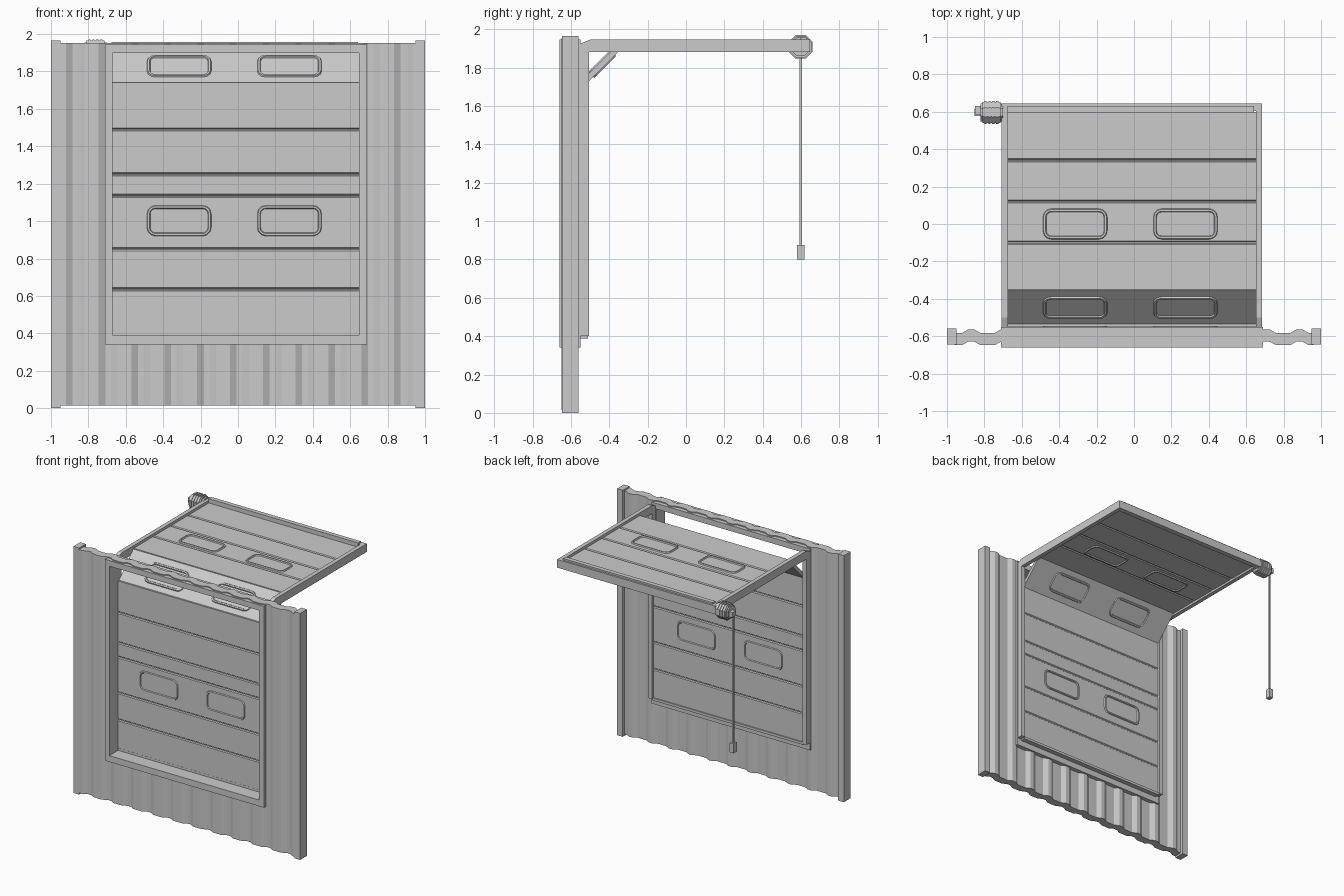
import bpy, math
from mathutils import Vector

if "Cube" in bpy.data.objects:
    bpy.data.objects.remove(bpy.data.objects["Cube"])


def mesh(name, verts, faces):
    me = bpy.data.meshes.new(name)
    me.from_pydata([tuple(v) for v in verts], [], faces)
    me.validate()
    ob = bpy.data.objects.new(name, me)
    bpy.context.collection.objects.link(ob)
    import bmesh
    bm = bmesh.new()
    bm.from_mesh(me)
    bmesh.ops.recalc_face_normals(bm, faces=bm.faces)
    bm.to_mesh(me)
    bm.free()
    return ob


def prism(name, pts, lo, hi, axis):
    """Extrude a 2D outline along x (points y,z) or z (points x,y)."""
    put = (lambda p, t: (t, p[0], p[1])) if axis == 'x' else (lambda p, t: (p[0], p[1], t))
    n = len(pts)
    verts = [put(p, lo) for p in pts] + [put(p, hi) for p in pts]
    faces = [tuple(range(n)), tuple(range(n, 2 * n))]
    faces += [(i, (i + 1) % n, (i + 1) % n + n, i + n) for i in range(n)]
    return mesh(name, verts, faces)


def box(name, x, y, z):
    return prism(name, [(x[0], y[0]), (x[1], y[0]), (x[1], y[1]), (x[0], y[1])], *z, 'z')


# Corrugated wall around the opening
PERIOD, START = 0.1755, -0.885
WAVE = [(0.0, -0.628), (0.03, -0.628), (0.065, -0.648), (0.14, -0.648), (PERIOD, -0.628)]


def wave(x):
    t = (x - START) % PERIOD
    for (a, ya), (b, yb) in zip(WAVE, WAVE[1:]):
        if a <= t <= b:
            return ya + (yb - ya) * (t - a) / (b - a)
    return WAVE[0][1]


def wall(name, x0, x1, z0, z1):
    breaks = [START + k * PERIOD + t for k in range(-2, 13) for t, _ in WAVE[:-1]]
    xs = [x0] + [b for b in breaks if x0 + 1e-3 < b < x1 - 1e-3] + [x1]
    front = [(x, wave(x)) for x in xs]
    back = [(x, y + 0.065) for x, y in reversed(front)]
    prism(name, front + back, z0, z1, 'z')


wall("wall_left", -0.96, -0.70, 0.015, 1.953)
wall("wall_right", 0.68, 0.96, 0.015, 1.953)
wall("wall_below_opening", -0.70, 0.68, 0.015, 0.36)
wall("wall_above_opening", -0.70, 0.68, 1.93, 1.953)
for side, x in (("left", (-1, -0.95)), ("right", (0.95, 1))):
    box("wall_post_" + side, x, (-0.645, -0.56), (0, 1.965))

# Opening frame
FY = (-0.66, -0.55)
box("frame_left", (-0.71, -0.672), FY, (0.34, 1.945))
box("frame_right", (0.648, 0.69), FY, (0.34, 1.945))
box("frame_sill", (-0.672, 0.648), FY, (0.34, 0.39))
box("frame_header", (-0.672, 0.648), FY, (1.90, 1.945))

# Guide rails turning from vertical to horizontal
RAIL = [(-0.55, 0.40), (-0.505, 0.40), (-0.505, 1.88), (0.645, 1.88),
        (0.645, 1.945), (-0.50, 1.945), (-0.55, 1.925)]
prism("guide_rail_left", RAIL, -0.708, -0.675, 'x')
prism("guide_rail_right", RAIL, 0.652, 0.685, 'x')
box("rear_crossbar", (-0.675, 0.652), (0.605, 0.645), (1.88, 1.945))
box("rear_cap_bar", (-0.675, 0.642), (0.595, 0.63), (1.90, 1.958))


# Sectional door leaf: strips with V-grooved seams
def strip(name, p, q, seams, half=0.014):
    p, q = Vector(p), Vector(q)
    d = (q - p).normalized()
    n = Vector((-d.y, d.x))
    length = (q - p).length
    line = [(0, half)]
    for s in seams:
        line += [(s - 0.009, half), (s - 0.003, half - 0.007),
                 (s + 0.003, half - 0.007), (s + 0.009, half)]
    line.append((length, half))
    pts = [p + d * s + n * h for s, h in line] + [p + d * s - n * h for s, h in reversed(line)]
    prism(name, pts, -0.675, 0.652, 'x')
    return d, n


def window(name, x, centre, d, n):
    """Rounded raised rim showing on both sides of the door leaf."""
    def loop(w, h, r):
        out = []
        for sx, sy, a0 in ((1, 1, 0), (-1, 1, 90), (-1, -1, 180), (1, -1, 270)):
            for k in range(4):
                a = math.radians(a0 + k * 30)
                out.append((sx * (w - r) + r * math.cos(a), sy * (h - r) + r * math.sin(a)))
        return out
    verts, faces = [], []
    rings = [(0, -0.014), (0.004, -0.022), (0.014, -0.022), (0.018, -0.014),
             (0.018, 0.014), (0.014, 0.022), (0.004, 0.022), (0, 0.014)]
    for inset, h in rings:
        for u, v in loop(0.172 - inset, 0.082 - inset, 0.045 - inset):
            o = Vector(centre) + d * v + n * h
            verts.append((x + u, o.x, o.y))
    m, r = 16, len(rings)
    for i in range(r):
        for j in range(m):
            k, l = (i + 1) % r, (j + 1) % m
            faces.append((i * m + j, i * m + l, k * m + l, k * m + j))
    mesh(name, verts, faces)


leaf = [("door_vertical", (-0.535, 0.395), (-0.535, 1.74),
         [0.24, 0.455, 0.74, 0.855, 1.095], (-0.535, 1.002)),
        ("door_sloped", (-0.53, 1.725), (-0.345, 1.91), [], (-0.437, 1.818)),
        ("door_overhead", (-0.35, 1.91), (0.60, 1.91), [0.25, 0.47, 0.69], (0.0, 1.91))]
for name, p, q, seams, centre in leaf:
    d, n = strip(name, p, q, seams)
    for side, x in (("left", -0.315), ("right", 0.275)):
        window(name + "_window_" + side, x, centre, d, n)
box("door_bottom_lip", (-0.675, 0.652), (-0.55, -0.512), (0.388, 0.408))


# Drive motor: octagonal housing with cooling rings
def octagon(name, r, x0, x1, y=0.597, z=1.908, n=8):
    pts = [(y + r * math.cos(math.pi / n * (2 * k + 1)),
            z + r * math.sin(math.pi / n * (2 * k + 1))) for k in range(n)]
    return prism(name, pts, x0, x1, 'x')


octagon("motor_core", 0.052, -0.82, -0.70)
octagon("motor_housing", 0.061, -0.81, -0.715)
for i in range(4):
    x = -0.80 + i * 0.021
    octagon("motor_ring_%d" % i, 0.067, x, x + 0.012)
box("motor_outlet", (-0.85, -0.818), (0.585, 0.63), (1.885, 1.925))

# Pull cord and handle
box("pull_cord", (-0.842, -0.83), (0.592, 0.604), (0.87, 1.89))
box("cord_handle", (-0.853, -0.818), (0.578, 0.618), (0.80, 0.875))
